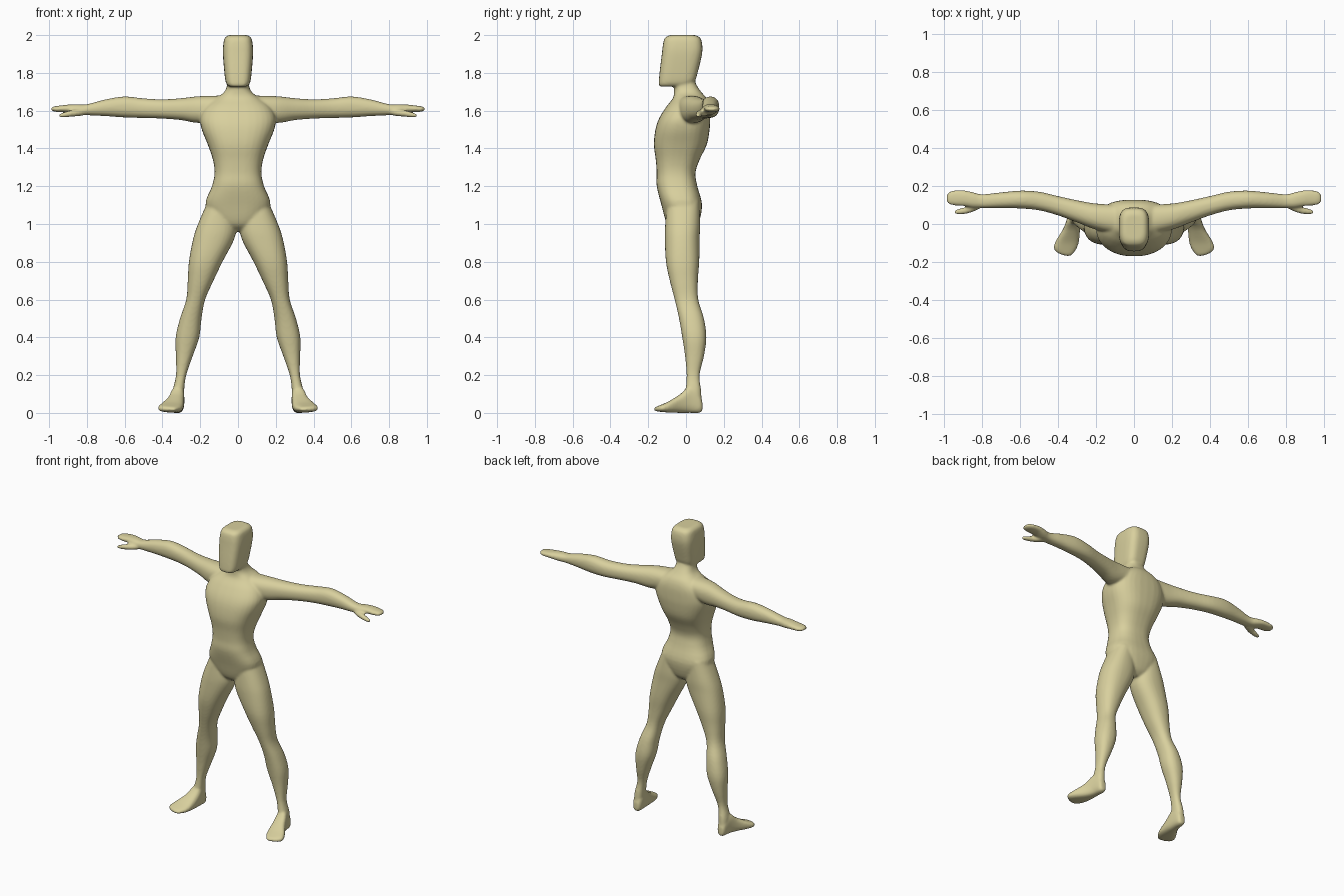
import bpy, bmesh, math

skin = bpy.data.materials.new("pale khaki")
skin.diffuse_color = (0.69, 0.63, 0.34, 1)

bm = bmesh.new()
N = 32


def spline(a, b, c, d, t):
    return 0.5 * (2*b + (c - a)*t + (2*a - 5*b + 4*c - d)*t*t + (3*b - a - 3*c + d)*t**3)


def loft(axis, rings, power=2.4, side=1, steps=4):
    """Skin boxes (pos, u0, u1, v0, v1) with rounded sections along an axis."""
    pts = [rings[0]] + rings + [rings[-1]]
    dense = []
    for i in range(1, len(pts) - 2):
        for s in range(steps):
            dense.append([spline(*q, s / steps) for q in zip(*pts[i-1:i+3])])
    dense.append(rings[-1])
    loops = []
    for p, u0, u1, v0, v1 in dense:
        loop = []
        for k in range(N):
            a = 2 * math.pi * k / N
            c, s = math.cos(a), math.sin(a)
            u = (u0+u1)/2 + (u1-u0)/2 * math.copysign(abs(c)**(2/power), c)
            v = (v0+v1)/2 + (v1-v0)/2 * math.copysign(abs(s)**(2/power), s)
            x, y, z = {"x": (p, u, v), "y": (u, p, v), "z": (u, v, p)}[axis]
            loop.append(bm.verts.new((x * side, y, z)))
        loops.append(loop)
    for a, b in zip(loops, loops[1:]):
        for k in range(N):
            bm.faces.new((a[k], a[(k+1) % N], b[(k+1) % N], b[k]))
    bm.faces.new(loops[0])
    bm.faces.new(loops[-1])


def sym(rows):
    return [(z, -h, h, y0, y1) for z, h, y0, y1 in rows]


# torso and neck
loft("z", sym([(0.96, .03, -.05, .03), (1.0, .11, -.10, .065), (1.1, .172, -.13, .085),
               (1.2, .138, -.155, .06), (1.27, .124, -.155, .05), (1.34, .133, -.16, .072),
               (1.42, .16, -.17, .11), (1.5, .192, -.162, .125), (1.56, .2, -.142, .128),
               (1.62, .175, -.105, .125), (1.665, .12, -.07, .11), (1.70, .072, -.063, .08),
               (1.75, .055, -.065, .05), (1.82, .05, -.065, .04)]), 2.6)
# head
loft("z", sym([(1.728, .045, -.138, -.02), (1.735, .056, -.144, .01), (1.755, .066, -.144, .046),
               (1.81, .073, -.139, .064), (1.9, .08, -.128, .085), (1.95, .078, -.122, .086),
               (1.985, .07, -.112, .076), (2.0, .05, -.085, .05)]), 3.4)

for s in (1, -1):
    # leg
    loft("z", [(1.12, .03, .16, -.10, .07), (1.0, .01, .212, -.11, .075),
               (0.92, .02, .238, -.112, .072), (0.8, .082, .26, -.106, .07),
               (0.7, .13, .266, -.086, .063), (0.6, .174, .274, -.06, .065),
               (0.5, .193, .307, -.037, .095), (0.4, .205, .33, -.02, .108),
               (0.3, .24, .329, -.005, .095), (0.2, .274, .328, .003, .072),
               (0.12, .285, .345, -.002, .08), (0.04, .288, .348, -.005, .085)], 2.3, s)
    # foot
    loft("y", [(.087, .30, .335, .01, .06), (.07, .288, .345, 0, .10), (.02, .284, .356, 0, .14),
               (-.03, .285, .376, 0, .10), (-.09, .29, .413, .002, .062),
               (-.13, .302, .424, .005, .044), (-.155, .32, .40, .008, .034),
               (-.168, .33, .365, .012, .026)], 2.7, s)
    # arm and hand
    loft("x", [(.06, -.06, .10, 1.56, 1.68), (.2, -.03, .108, 1.535, 1.677),
               (.3, .008, .125, 1.55, 1.666), (.4, .045, .147, 1.558, 1.66),
               (.5, .072, .17, 1.561, 1.665), (.6, .082, .176, 1.564, 1.675),
               (.7, .084, .167, 1.571, 1.66), (.8, .084, .157, 1.576, 1.634),
               (.85, .086, .168, 1.58, 1.634), (.9, .095, .178, 1.59, 1.632),
               (.95, .098, .177, 1.592, 1.626), (.975, .104, .170, 1.596, 1.622),
               (.988, .115, .155, 1.602, 1.616)], 2.3, s)
    # thumb
    loft("x", [(.80, .09, .13, 1.58, 1.61), (.84, .068, .12, 1.571, 1.608),
               (.88, .055, .093, 1.568, 1.603), (.92, .05, .082, 1.565, 1.592),
               (.946, .053, .073, 1.566, 1.583)], 2.2, s)

bmesh.ops.recalc_face_normals(bm, faces=bm.faces)
mesh = bpy.data.meshes.new("figure_body")
bm.to_mesh(mesh)
bm.free()
body = bpy.data.objects.new("figure_body", mesh)
bpy.context.collection.objects.link(body)
mesh.materials.append(skin)

# fuse the parts into one skin and soften the joints
rem = body.modifiers.new("fuse", "REMESH")
rem.mode = "VOXEL"
rem.voxel_size = 0.007
rem.use_smooth_shade = True
sm = body.modifiers.new("soften", "SMOOTH")
sm.factor = 0.5
sm.iterations = 8
